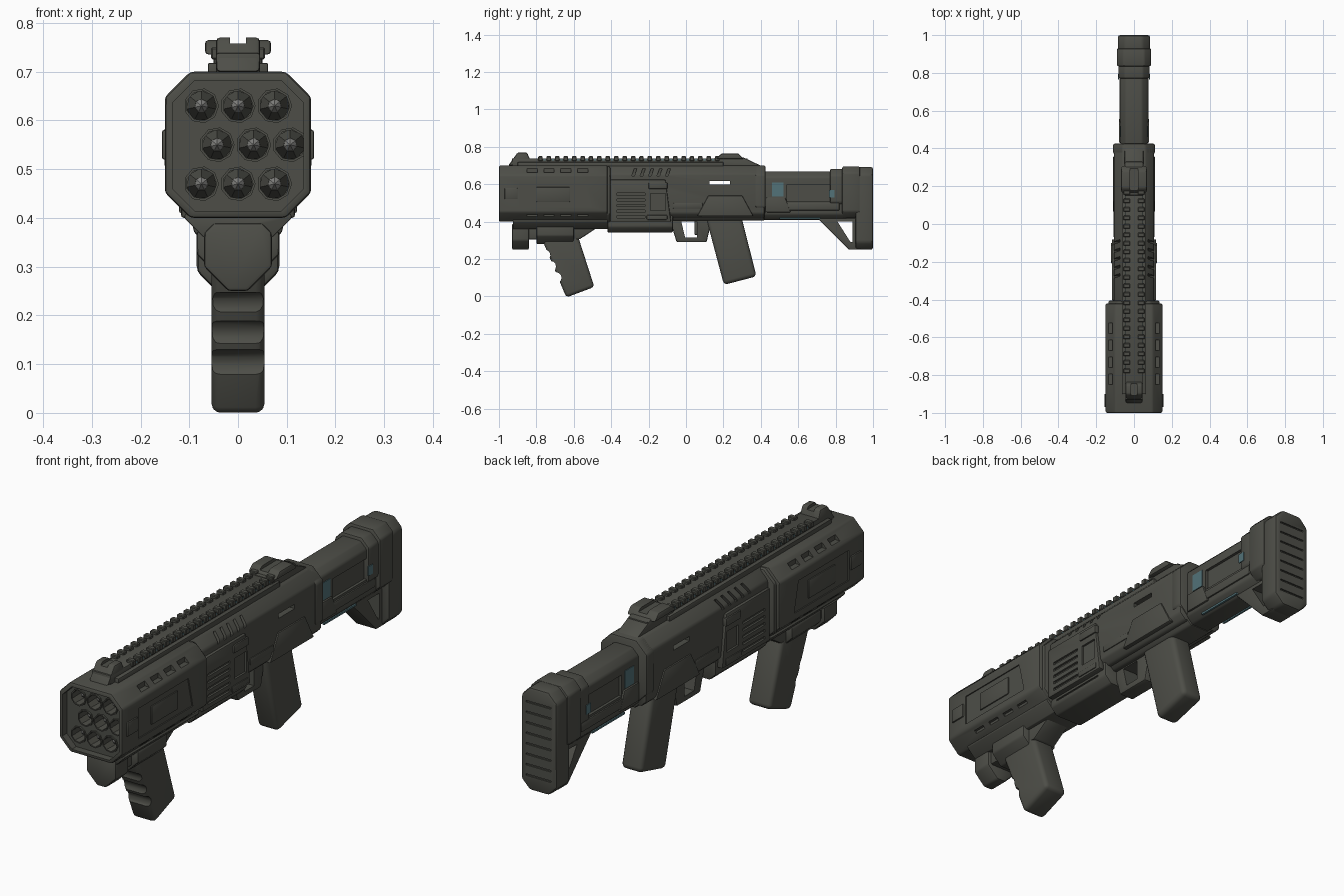
import bpy, bmesh, math

old = bpy.data.objects.get("Cube")
if old:
    bpy.data.objects.remove(old, do_unlink=True)


def material(name, red, green, blue):
    mat = bpy.data.materials.new(name)
    mat.use_nodes = True
    mat.diffuse_color = (red, green, blue, 1)
    mat.node_tree.nodes["Principled BSDF"].inputs["Base Color"].default_value = mat.diffuse_color
    return mat


GREY = material("olive grey", red=.075, green=.076, blue=.064)
TEAL = material("faded teal", red=.085, green=.17, blue=.19)
STEEL = material("pale steel", red=.22, green=.22, blue=.21)


# Side outline of four corners, across the whole width or as a mirrored pair
def block(width, front, back, low, high, inner=None, toe=(0, 0), tip=(0, 0)):
    outline = [(front + toe[0], low), (back + toe[1], low),
               (back + tip[1], high), (front + tip[0], high)]
    if inner is None:
        return [("x", outline, -width, width)]
    return [("x", outline, inner, width), ("x", outline, -width, -inner)]


# Chamfered cross-section drawn from front to back
def shell(width, front, back, low, high, chamfer, under=None):
    under = chamfer if under is None else under
    half = [(width - under, low), (width, low + under),
            (width, high - chamfer), (width - chamfer, high)]
    return [("y", half + [(-x, z) for x, z in reversed(half)], front, back)]


# Regular polygon, lying along x or y
def rod(axis, across, z, radius, start, end, sides=9):
    turns = [math.tau * i / sides for i in range(sides)]
    outline = [(across + radius * math.cos(t), z + radius * math.sin(t)) for t in turns]
    return [(axis, outline, start, end)]


# Handle leaning from its top to its foot, with the foot cut square
def handle(width, top, foot, top_half, foot_half):
    dy, dz = foot[0] - top[0], foot[1] - top[1]
    length = math.hypot(dy, dz)
    py, pz = -dz / length * foot_half, dy / length * foot_half
    outline = [(top[0] - top_half, top[1]), (foot[0] - py, foot[1] - pz),
               (foot[0] + py, foot[1] + pz), (top[0] + top_half, top[1])]
    return [("x", outline, -width, width)]


def make(name, parts):
    bm = bmesh.new()
    for axis, outline, start, end in parts:
        rings = []
        for t in (start, end):
            rings.append([bm.verts.new((t, a, b) if axis == "x" else (a, t, b))
                          for a, b in outline])
        near, far = rings
        bm.faces.new(near)
        bm.faces.new(far[::-1])
        for i in range(len(near)):
            bm.faces.new((near[i], near[i - 1], far[i - 1], far[i]))
    bmesh.ops.recalc_face_normals(bm, faces=bm.faces)
    mesh = bpy.data.meshes.new(name)
    bm.to_mesh(mesh)
    bm.free()
    ob = bpy.data.objects.new(name, mesh)
    bpy.context.scene.collection.objects.link(ob)
    return ob


# Build a part, round its edges, cut its recess and then its slots, and shade it
def build(name, parts, mat=GREY, bevel=.008, segments=2, recess=(), cuts=()):
    ob = make(name, parts)
    ob.data.materials.append(mat)
    if bevel:
        rounding = ob.modifiers.new("Rounding", "BEVEL")
        rounding.width, rounding.segments, rounding.limit_method = bevel, segments, "ANGLE"
    cutters = [make(name + "_cutter", group) for group in (recess, cuts) if group]
    for cutter in cutters:
        cutter.hide_render = True
        cutting = ob.modifiers.new("Cutting", "BOOLEAN")
        cutting.operation, cutting.solver, cutting.object = "DIFFERENCE", "EXACT", cutter
    graph = bpy.context.evaluated_depsgraph_get()
    graph.update()
    mesh = bpy.data.meshes.new_from_object(ob.evaluated_get(graph))
    ob.modifiers.clear()
    ob.data = mesh
    for cutter in cutters:
        bpy.data.objects.remove(cutter, do_unlink=True)
    mesh.shade_smooth()
    mesh.set_sharp_from_angle(angle=math.radians(35))


# Front housing with a recessed face, nine tubes and side slots
tubes = [(.075 * col + (0 if row else .032), .55 + .08 * row)
         for row in (-1, 0, 1) for col in (-1, 0, 1)]
cuts = block(width=.2, inner=.145, front=-.89, back=-.52, low=.48, high=.61, tip=(0, -.03))
for x, z in tubes:
    cuts += rod("y", x, z, radius=.033, start=-.971, end=-.86)
for i in range(4):
    y = -.85 + .09 * i
    cuts += block(width=.2, inner=.113, front=y, back=y + .055, low=.662, high=.684)
    cuts += block(width=.2, inner=.125, front=y, back=y + .055, low=.42, high=.438)
build("front_housing", shell(width=.15, front=-1, back=-.42, low=.4, high=.7, chamfer=.052),
      recess=shell(width=.134, front=-1.1, back=-.97, low=.414, high=.682, chamfer=.045), cuts=cuts)
build("housing_rear_band", shell(width=.135, front=-.44, back=-.405, low=.39, high=.695, chamfer=.05))
build("housing_clips", block(width=.156, inner=.143, front=-.97, back=-.9, low=.52, high=.58)
      + block(width=.151, inner=.143, front=-.8, back=-.62, low=.505, high=.585), bevel=.004)

# Pointed rounds and rims of the tubes
rims, bores = [], []
for x, z in tubes:
    rims += rod("y", x, z, radius=.036, start=-.977, end=-.955)
    bores += rod("y", x, z, radius=.031, start=-1, end=-.9)
    for name, base, tip, y, depth, mat in (("round_body", .032, .014, -.91, .06, GREY),
                                           ("round_tip", .014, .001, -.947, .015, STEEL)):
        bpy.ops.mesh.primitive_cone_add(vertices=7, radius1=base, radius2=tip, depth=depth,
                                        location=(x, y, z), rotation=(math.pi / 2, 0, 0))
        bpy.context.object.name = name
        bpy.context.object.data.materials.append(mat)
build("tube_rims", rims, bevel=0, cuts=bores)

# Receiver with a slot straight through and slanted vents
cuts = block(width=.3, front=.125, back=.235, low=.598, high=.617)
for i in range(5):
    y = -.29 + .045 * i
    cuts += block(width=.2, inner=.07, front=y, back=y + .014, low=.645, high=.685, tip=(.014, .014))
build("receiver", shell(width=.105, front=-.43, back=.42, low=.42, high=.7, chamfer=.045, under=.025),
      cuts=cuts)
build("receiver_rear_band", shell(width=.11, front=.37, back=.425, low=.43, high=.7, chamfer=.05))

# Raised side panels with louvres
cuts = block(width=.2, inner=.108, front=-.19, back=-.11, low=.46, high=.55)
for i in range(5):
    z = .42 + .03 * i
    cuts += block(width=.2, inner=.108, front=-.37, back=-.22, low=z, high=z + .012)
build("side_panels", block(width=.117, inner=.09, front=-.405, back=-.08, low=.4, high=.625,
                           tip=(0, -.03)), bevel=.006, cuts=cuts)
build("panel_bosses", block(width=.123, inner=.1, front=-.2, back=-.1, low=.575, high=.61)
      + block(width=.121, inner=.1, front=-.21, back=-.1, low=.41, high=.435), bevel=.004)
build("receiver_side_strips",
      block(width=.111, inner=.09, front=.06, back=.36, low=.43, high=.54, tip=(.06, -.06))
      + block(width=.109, inner=.09, front=-.07, back=.09, low=.47, high=.5), bevel=.005)

# Underside
build("lower_body", shell(width=.092, front=-.42, back=-.07, low=.342, high=.46, chamfer=.01, under=.03),
      cuts=block(width=.2, inner=.086, front=-.38, back=-.12, low=.385, high=.392))
build("lower_frame", shell(width=.07, front=-.08, back=.42, low=.405, high=.46, chamfer=.02))

# Trigger guard and trigger
build("trigger_guard", block(width=.035, front=-.09, back=.14, low=.29, high=.42, toe=(.04, -.03)),
      cuts=block(width=.2, front=-.025, back=.06, low=.315, high=.4, toe=(.02, 0)))
build("trigger", block(width=.012, front=.045, back=.08, low=.33, high=.42), bevel=.004)

# Grips, the front one with finger scoops
build("rear_grip", handle(width=.05, top=(.2, .43), foot=(.29, .085), top_half=.095, foot_half=.09),
      bevel=.02, segments=3)
scoops = []
for i in range(3):
    scoops += rod("x", -.755 + .03 * i, .22 - .06 * i, radius=.03, start=-.2, end=.2, sides=12)
build("front_grip", handle(width=.054, top=(-.68, .33), foot=(-.565, .023), top_half=.1, foot_half=.08),
      bevel=.018, segments=3, cuts=scoops)

# Front grip mount
build("mount_plate", shell(width=.11, front=-.925, back=-.42, low=.36, high=.41, chamfer=.005, under=.04))
build("mount_block", block(width=.055, front=-.92, back=-.44, low=.305, high=.39, toe=(0, -.13)))
build("mount_cheeks", shell(width=.085, front=-.8, back=-.6, low=.28, high=.38, chamfer=.01, under=.045))
build("mount_nose", shell(width=.07, front=-.93, back=-.84, low=.25, high=.39, chamfer=.02, under=.05))

# Top rail with paired teeth and small coloured marks along its sides
build("rail_base", block(width=.045, front=-.93, back=.33, low=.69, high=.738), bevel=.004)
build("rail_edges", block(width=.062, inner=.035, front=-.9, back=.2, low=.69, high=.718), bevel=.004)
teeth, marks = [], []
for i in range(22):
    y = -.79 + .045 * i
    teeth += block(width=.055, inner=.022, front=y, back=y + .024, low=.725, high=.75)
    marks += block(width=.047, inner=.044, front=y + .028, back=y + .04, low=.727, high=.734)
build("rail_teeth", teeth, bevel=.003, segments=1)
build("rail_marks", marks, TEAL, bevel=0)

# Sights
build("front_sight", block(width=.045, front=-.95, back=-.82, low=.7, high=.77, tip=(.05, -.03)),
      cuts=block(width=.016, front=-1, back=-.7, low=.758, high=.8))
build("rear_sight", block(width=.068, front=.16, back=.31, low=.735, high=.765, tip=(.03, -.03)),
      cuts=block(width=.02, front=0, back=.5, low=.752, high=.8))
build("sight_ramp", block(width=.05, front=.15, back=.42, low=.69, high=.742, tip=(0, -.11)))

# Stock tube with side channels
build("stock_tube", shell(width=.072, front=.4, back=.86, low=.41, high=.668, chamfer=.03),
      cuts=block(width=.2, inner=.06, front=.54, back=.79, low=.51, high=.6, toe=(0, -.02)))
build("stock_side_arms",
      block(width=.08, inner=.06, front=.43, back=.56, low=.45, high=.53, tip=(0, -.03))
      + block(width=.078, inner=.06, front=.5, back=.82, low=.46, high=.5), bevel=.005)
build("stock_collar", shell(width=.082, front=.77, back=.85, low=.47, high=.682, chamfer=.035))
build("stock_patches", block(width=.075, inner=.07, front=.46, back=.52, low=.535, high=.61)
      + block(width=.085, inner=.08, front=.765, back=.795, low=.53, high=.57), TEAL, bevel=0)
build("stock_under_strips", block(width=.06, inner=.052, front=.5, back=.72, low=.414, high=.422),
      TEAL, bevel=0)

# Shoulder end with an open brace
build("stock_brace", block(width=.05, front=.7, back=.94, low=.25, high=.42, toe=(.17, 0)),
      cuts=block(width=.2, front=.81, back=.89, low=.29, high=.4, toe=(.07, 0)))
build("butt_neck", shell(width=.09, front=.835, back=.93, low=.42, high=.695, chamfer=.035))
ridges = []
for i in range(8):
    z = .31 + .045 * i
    ridges += block(width=.06, front=.994, back=1.1, low=z, high=z + .007)
build("butt_pad", shell(width=.085, front=.905, back=1, low=.25, high=.692, chamfer=.04),
      bevel=.012, cuts=ridges)
